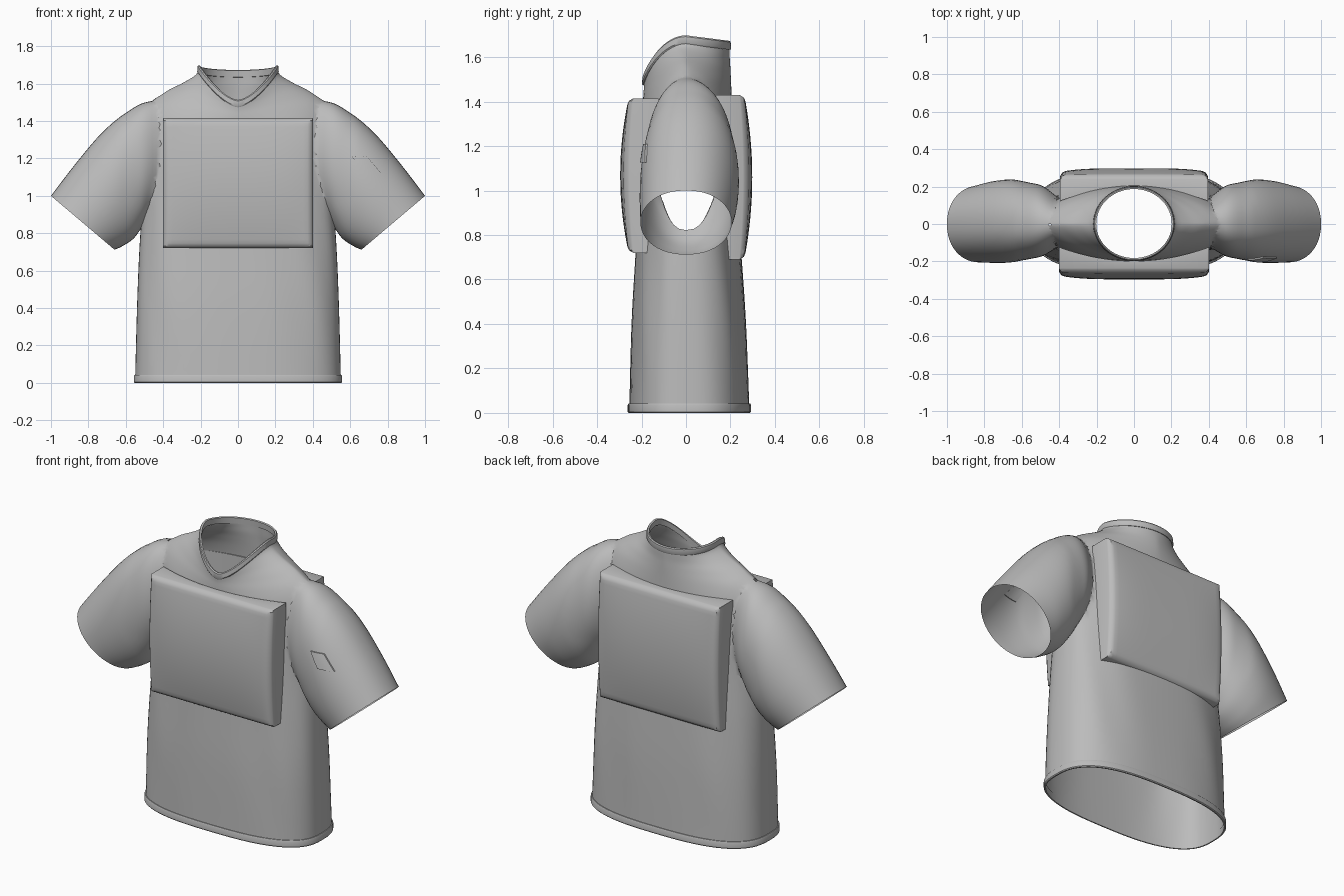
import bpy, bmesh, math
from mathutils import Vector

if "Cube" in bpy.data.objects:
    bpy.data.objects.remove(bpy.data.objects["Cube"])

SEG = 72
fabric = bpy.data.materials.new("grey fabric")
fabric.diffuse_color = (0.5, 0.5, 0.5, 1)
fabric.use_nodes = True
fabric.node_tree.nodes["Principled BSDF"].inputs["Base Color"].default_value = fabric.diffuse_color
opening = bpy.data.materials.new("cut opening")      # temporary tag for open ends


def make_object(name, bm, angle=50):
    bmesh.ops.recalc_face_normals(bm, faces=bm.faces)
    me = bpy.data.meshes.new(name)
    bm.to_mesh(me)
    bm.free()
    me.materials.append(fabric)
    ob = bpy.data.objects.new(name, me)
    bpy.context.collection.objects.link(ob)
    smooth(ob, angle)
    return ob


def smooth(ob, angle):
    bpy.ops.object.select_all(action='DESELECT')
    ob.select_set(True)
    bpy.context.view_layer.objects.active = ob
    bpy.ops.object.shade_smooth_by_angle(angle=math.radians(angle))


def loft(rings, caps=False, cyclic=False):
    """Skin closed rings; caps are tagged so they can be removed later."""
    bm = bmesh.new()
    loops = [[bm.verts.new(p) for p in r] for r in rings]
    pairs = list(zip(loops, loops[1:] + loops[:1])) if cyclic else list(zip(loops, loops[1:]))
    for a, b in pairs:
        for i in range(len(a)):
            j = (i + 1) % len(a)
            bm.faces.new((a[i], a[j], b[j], b[i]))
    if caps:
        for loop in (loops[0], loops[-1]):
            mid = bm.verts.new(sum((v.co for v in loop), Vector()) / len(loop))
            for i in range(len(loop)):
                bm.faces.new((loop[i], loop[(i + 1) % len(loop)], mid)).material_index = 1
    return bm


def refine(rows, n=5):
    """Smooth interpolation between rows of section values."""
    out = []
    for i in range(len(rows) - 1):
        p0, p1, p2, p3 = (rows[max(0, min(len(rows) - 1, i + k))] for k in (-1, 0, 1, 2))
        for s in range(n):
            t = s / n
            out.append([b + 0.5 * t * (c - a + t * (2*a - 5*b + 4*c - d + t * (3*(b - c) + d - a)))
                        for a, b, c, d in zip(p0, p1, p2, p3)])
    return out + [list(rows[-1])]


def power(v, e):
    return math.copysign(abs(v) ** e, v)


def neck_height(a):
    """Soft V at the front, shallow dip at the back."""
    c, s = math.cos(a), math.sin(a)
    if s < 0:
        return 1.51 + 0.185 * abs(c) ** 1.6
    return 1.695 - 0.025 * s


BASE, PEAK = 1.38, 1.70


def torso_ring(row, grow=0.0):
    z, w, front, back, n = row
    pts = []
    for i in range(SEG):
        a = 2 * math.pi * i / SEG
        c, s = math.cos(a), math.sin(a)
        x = (w + grow) * power(c, 2 / n)
        y = ((back if s > 0 else front) + grow) * power(s, 2 / n)
        h = z if z <= BASE else BASE + (neck_height(a) - BASE) * (z - BASE) / (PEAK - BASE)
        # loose vertical folds near the sides
        fold = 0.006 * math.sin(9 * a + 5 * z) * abs(c) * min(1, max(0, (1.4 - z) * 2)) * min(1, z * 3)
        pts.append(Vector((x, y + power(s, 1) * fold, h)))
    return pts


# height, half width, front depth, back depth, squareness
TORSO = [(0.02, .55, .255, .285, 2.7), (.4, .54, .245, .27, 2.7), (.7, .528, .228, .25, 2.6),
         (.95, .512, .213, .23, 2.5), (1.2, .50, .205, .22, 2.3), (BASE, .50, .195, .208, 2.0),
         (1.49, .475, .192, .203, 1.65), (1.56, .385, .19, .20, 1.55), (1.61, .29, .19, .197, 1.65),
         (1.655, .222, .19, .195, 1.9), (PEAK, .208, .188, .193, 2.0)]
shirt = make_object("shirt_body", loft([torso_ring(r) for r in refine(TORSO)], True))
shirt.data.materials.append(opening)

# top x, top z, bottom x, bottom z, front depth, back depth
SLEEVE = [(1.0, 1.0, .66, .712, .205, .205), (.87, 1.17, .62, .73, .207, .228),
          (.73, 1.335, .56, .77, .203, .237), (.60, 1.445, .515, .83, .192, .226),
          (.49, 1.505, .47, .90, .168, .2), (.36, 1.5, .38, .97, .09, .1)]


def sleeve_ring(row, side):
    tx, tz, bx, bz, front, back = row
    pts = []
    for i in range(48):
        a = 2 * math.pi * i / 48
        k = 0.5 + 0.5 * math.cos(a)
        s = math.sin(a)
        y = (back if s > 0 else front) * power(s, 0.92)
        y += 0.005 * s * math.sin(14 * tx + 5 * k) * (1 - tx) * 2
        pts.append(Vector((side * (bx + (tx - bx) * k), y, bz + (tz - bz) * k)))
    return pts


# Merge the sleeves into the body, then open the neck, hem and cuffs
for side in (-1, 1):
    sleeve = make_object("sleeve_tool", loft([sleeve_ring(r, side) for r in refine(SLEEVE)], True))
    sleeve.data.materials.append(opening)
    mod = shirt.modifiers.new("join", 'BOOLEAN')
    mod.operation, mod.solver, mod.object = 'UNION', 'EXACT', sleeve
    bpy.context.view_layer.objects.active = shirt
    bpy.ops.object.modifier_apply(modifier=mod.name)
    bpy.data.objects.remove(sleeve)
bm = bmesh.new()
bm.from_mesh(shirt.data)
bmesh.ops.delete(bm, geom=[f for f in bm.faces if f.material_index == 1], context='FACES')
# soften the sleeve joins
joins = [v for v in bm.verts if 0.40 < abs(v.co.x) < 0.62 and v.co.z > 0.95 and not v.is_boundary]
for _ in range(4):
    bmesh.ops.smooth_vert(bm, verts=joins, factor=0.4, use_axis_x=True, use_axis_y=True, use_axis_z=True)
bm.to_mesh(shirt.data)
bm.free()
shirt.data.materials.pop(index=1)
bpy.data.materials.remove(opening)
smooth(shirt, 60)


def lift(ring, dz):
    return [p + Vector((0, 0, dz)) for p in ring]


# Hem band
hem = TORSO[0]
make_object("hem_band", loft([lift(torso_ring(hem, g), dz) for g, dz in
            ((-.004, .022), (.004, .022), (.007, .015), (.007, -.015), (.003, -.02), (-.004, -.02))],
            cyclic=True), 35)

# Collar band
make_object("collar_band", loft([lift(torso_ring(TORSO[-1], g), dz) for g, dz in
            ((-.004, -.035), (.006, -.037), (.010, -.03), (.008, -.003), (.003, .003), (-.006, 0))],
            cyclic=True), 35)


def panel(name, side, half, low, high, edge, bulge):
    """Padded plate: curved outer face, inner face following the chest."""
    nx, nz = 24, 24
    bm = bmesh.new()
    grids = []
    for outer in (True, False):
        grid = []
        for i in range(nx + 1):
            u = -math.cos(math.pi * i / nx)          # finer towards the border
            col = []
            for j in range(nz + 1):
                v = -math.cos(math.pi * j / nz)
                x, z = half * u, (low + high) / 2 + (high - low) / 2 * v
                if outer:
                    rim = max(abs(u), abs(v))
                    y = edge + bulge * (1 - 0.55 * u ** 4) * (1 - v * v)
                    y += 0.006 - 0.022 * max(0, (rim - .94) / .06) ** 2
                else:
                    y = 0.198 - 0.075 * u * u
                col.append(bm.verts.new((x, side * y, z)))
            grid.append(col)
        grids.append(grid)
        for i in range(nx):
            for j in range(nz):
                bm.faces.new((grid[i][j], grid[i + 1][j], grid[i + 1][j + 1], grid[i][j + 1]))
    border = ([(i, 0) for i in range(nx)] + [(nx, j) for j in range(nz)]
              + [(i, nz) for i in range(nx, 0, -1)] + [(0, j) for j in range(nz, 0, -1)])
    a, b = grids
    for (i, j), (k, l) in zip(border, border[1:] + border[:1]):
        bm.faces.new((a[i][j], a[k][l], b[k][l], b[i][j]))
    return make_object(name, bm, 35)


panel("front_panel", -1, 0.402, 0.72, 1.415, 0.252, 0.038)
panel("back_panel", 1, 0.395, 0.69, 1.43, 0.256, 0.036)

# Small slanted patch laid onto the left sleeve
bm = bmesh.new()
corners = [Vector(p) for p in ((.61, -1, 1.21), (.69, -1, 1.21), (.762, -1, 1.125), (.665, -1, 1.125))]
layers = []
for height in (0.008, -0.004):
    rows = []
    for i in range(5):
        row = []
        for j in range(5):
            p = corners[0].lerp(corners[1], i / 4).lerp(corners[3].lerp(corners[2], i / 4), j / 4)
            hit, loc, nor, idx = shirt.ray_cast(p, Vector((0, 1, 0)))
            row.append(bm.verts.new((p.x, (loc.y if hit else -0.2) - height, p.z)))
        rows.append(row)
    layers.append(rows)
for rows in layers:
    for i in range(4):
        for j in range(4):
            bm.faces.new((rows[i][j], rows[i + 1][j], rows[i + 1][j + 1], rows[i][j + 1]))
rim = ([(i, 0) for i in range(4)] + [(4, j) for j in range(4)]
       + [(i, 4) for i in range(4, 0, -1)] + [(0, j) for j in range(4, 0, -1)])
for (i, j), (k, l) in zip(rim, rim[1:] + rim[:1]):
    bm.faces.new((layers[0][i][j], layers[0][k][l], layers[1][k][l], layers[1][i][j]))
make_object("sleeve_patch", bm, 35)
